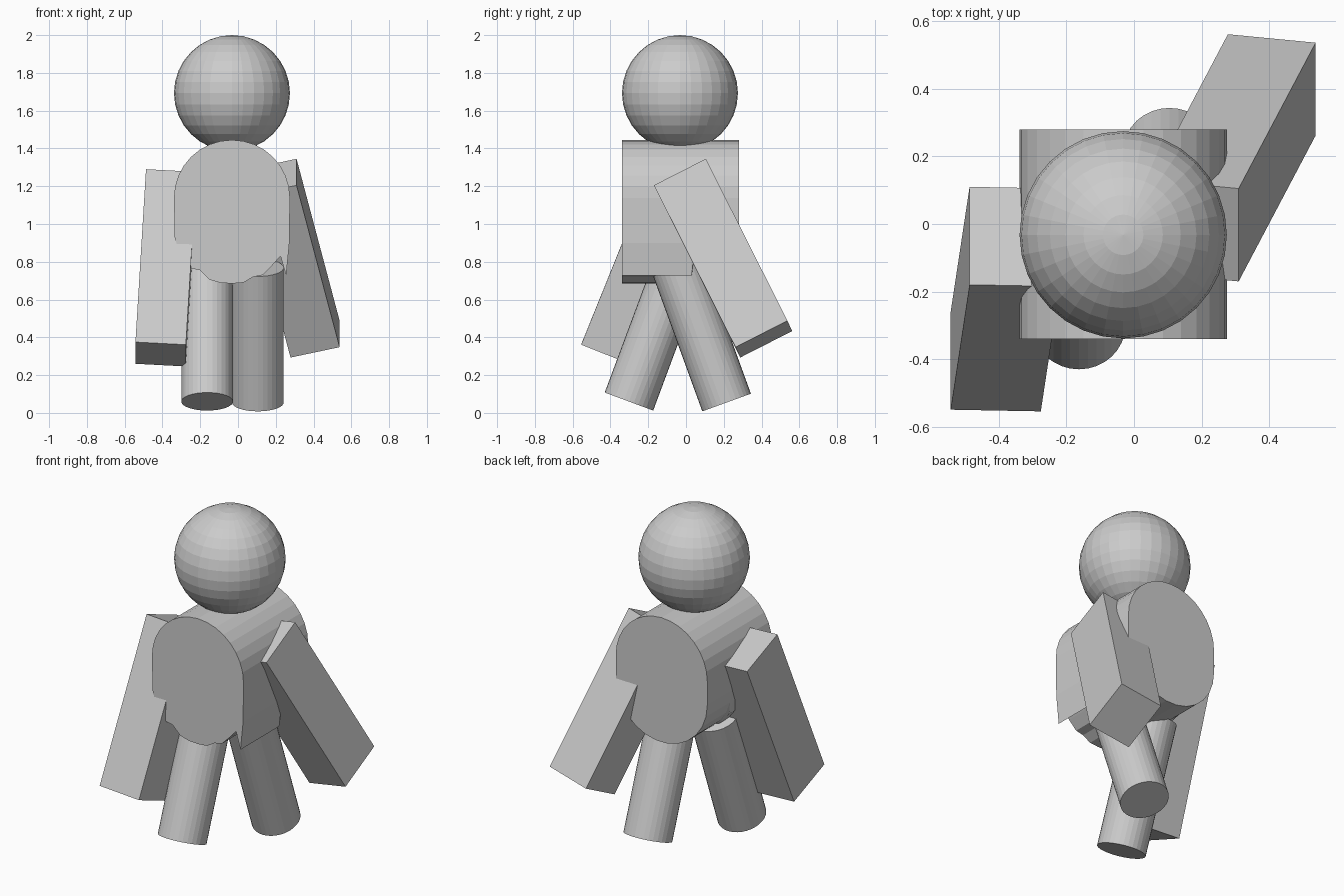
import bpy, bmesh, math
from mathutils import Vector, Matrix

old = bpy.data.objects.get("Cube")
if old:
    bpy.data.objects.remove(old, do_unlink=True)

grey = bpy.data.materials.new("plain grey")
grey.use_nodes = True
COLOUR = (0.6, 0.6, 0.6, 1)
grey.diffuse_color = COLOUR
grey.node_tree.nodes["Principled BSDF"].inputs["Base Color"].default_value = COLOUR


def finish(bm, name):
    bmesh.ops.recalc_face_normals(bm, faces=bm.faces)
    mesh = bpy.data.meshes.new(name)
    bm.to_mesh(mesh)
    bm.free()
    mesh.materials.append(grey)
    obj = bpy.data.objects.new(name, mesh)
    bpy.context.collection.objects.link(obj)
    return obj


def box(name, corner, length, depth, width):
    """Tilted box spanned by three edge vectors from one corner."""
    l, d, w = Vector(length), Vector(depth), Vector(width)
    centre = Vector(corner) + (l + d + w) / 2
    m = Matrix((w, d, l)).transposed().to_4x4()
    bm = bmesh.new()
    bmesh.ops.create_cube(bm, size=1, matrix=Matrix.Translation(centre) @ m)
    finish(bm, name)


def leg(name, foot, tilt, radius=0.137, length=0.76):
    """Cylinder rising from the foot centre, tilted about x."""
    m = (Matrix.Translation(foot) @ Matrix.Rotation(tilt, 4, 'X')
         @ Matrix.Translation((0, 0, length / 2)))
    bm = bmesh.new()
    bmesh.ops.create_cone(bm, cap_ends=True, segments=32, radius1=radius,
                          radius2=radius, depth=length, matrix=m)
    finish(bm, name)


# Head
bm = bmesh.new()
bmesh.ops.create_uvsphere(bm, u_segments=32, v_segments=16, radius=0.307,
                          matrix=Matrix.Translation((-0.032, -0.032, 1.693)))
finish(bm, "head")

# Torso: rounded slab, ragged underneath at the front and smooth at the back
CX, R, TOP, LOW = -0.032, 0.307, 1.138, 0.997


def arc(start, end, z, steps):
    angles = [math.radians(start + (end - start) * i / steps) for i in range(steps + 1)]
    return [(CX + R * math.cos(a), z + R * math.sin(a)) for a in angles]


ragged = [(-0.335, 0.93), (-0.31, 0.84), (-0.245, 0.765), (-0.2, 0.755),
          (-0.15, 0.705), (-0.09, 0.688), (-0.03, 0.685), (0.03, 0.69),
          (0.08, 0.72), (0.13, 0.73), (0.18, 0.78), (0.225, 0.83),
          (0.255, 0.727), (0.272, 0.9)]
upper = arc(0, 180, TOP, 16)
smooth = arc(180, 360, LOW, len(ragged) - 1)
bm = bmesh.new()
rings = []
for y, lower in ((-0.34, ragged), (0.03, ragged), (0.05, smooth), (0.28, smooth)):
    rings.append([bm.verts.new((x, y, z)) for x, z in upper + lower])
n = len(rings[0])
for a, b in zip(rings, rings[1:]):
    for i in range(n):
        j = (i + 1) % n
        bm.faces.new((a[i], a[j], b[j], b[i]))
bm.faces.new(rings[0])
bm.faces.new(rings[-1])
finish(bm, "torso")

# Arms: one swung back, one swung forward
box("left_arm", (0.31, 0.105, 1.345), (0.228, 0.432, -0.857),
    (0, -0.275, -0.14), (-0.26, 0.025, -0.055))
box("right_arm", (-0.487, -0.18, 1.29), (-0.056, -0.37, -0.915),
    (0, 0.29, -0.115), (0.267, -0.005, -0.014))

# Legs: opposite stride to the arms
leg("left_leg", (0.105, 0.215, 0.055), math.radians(20))
leg("right_leg", (-0.163, -0.302, 0.06), math.radians(-20.4))
